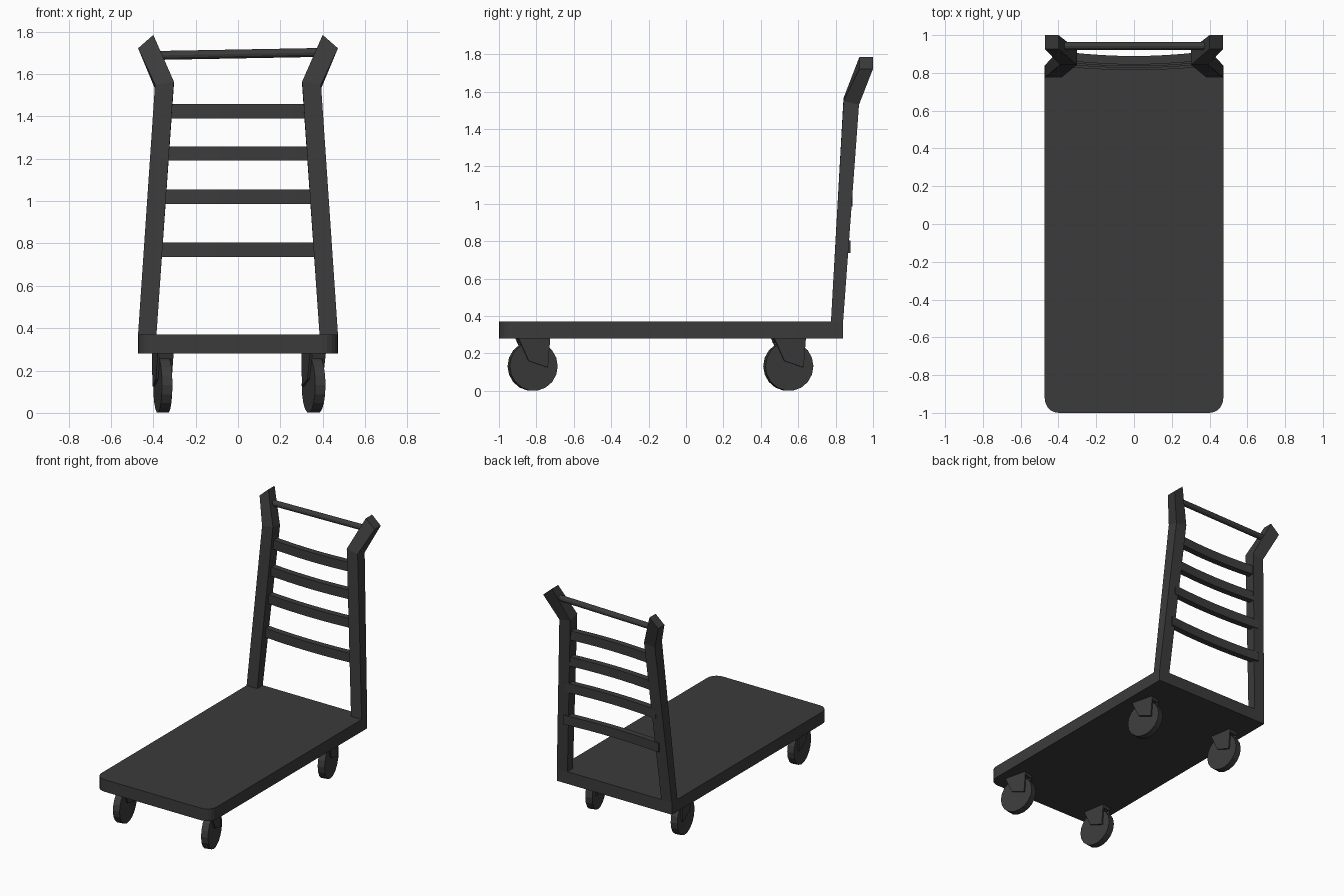
import bpy, bmesh
from math import radians, pi
from mathutils import Matrix, Vector

if "Cube" in bpy.data.objects:
    bpy.data.objects.remove(bpy.data.objects["Cube"])

grey = bpy.data.materials.new("charcoal grey")
grey.use_nodes = True
COLOUR = (0.044, 0.044, 0.044, 1)
grey.diffuse_color = COLOUR
grey.node_tree.nodes["Principled BSDF"].inputs["Base Color"].default_value = COLOUR


def finish(name, bm, matrix=Matrix()):
    bmesh.ops.recalc_face_normals(bm, faces=bm.faces)
    mesh = bpy.data.meshes.new(name)
    bm.to_mesh(mesh)
    bm.free()
    mesh.materials.append(grey)
    obj = bpy.data.objects.new(name, mesh)
    obj.matrix_world = matrix
    bpy.context.collection.objects.link(obj)
    return obj


def loft(bm, rings):
    """Join closed rings of points with side faces and cap both ends."""
    loops = [[bm.verts.new(p) for p in ring] for ring in rings]
    n = len(loops[0])
    for a, b in zip(loops, loops[1:]):
        for i in range(n):
            j = (i + 1) % n
            bm.faces.new((a[i], a[j], b[j], b[i]))
    bm.faces.new(loops[0])
    bm.faces.new(loops[-1])


def cylinder(bm, radius, length, sides, matrix):
    bmesh.ops.create_cone(bm, cap_ends=True, segments=sides, radius1=radius,
                          radius2=radius, depth=length, matrix=matrix)


# Platform with rounded front corners
bm = bmesh.new()
bmesh.ops.create_cube(bm, size=1, matrix=Matrix.Translation((0, -0.08, 0.325))
                      @ Matrix.Diagonal((0.945, 1.84, 0.09, 1)))
corners = [e for e in bm.edges if all(v.co.y < -0.9 for v in e.verts)
           and abs(e.verts[0].co.z - e.verts[1].co.z) > 0.05]
bmesh.ops.bevel(bm, geom=corners, offset=0.075, segments=5, profile=0.5, affect='EDGES')
finish("platform", bm)


# Posts: leaning inward, then flaring outward and back at the top
def post_ring(inner, outer, front, back, z_inner, z_outer, drop=0.0):
    return [(inner, front, z_inner), (outer, front, z_outer),
            (outer, back, z_outer - drop), (inner, back, z_inner - drop)]


post_rings = [post_ring(0.385, 0.472, 0.775, 0.84, 0.33, 0.33),
              post_ring(0.385, 0.472, 0.775, 0.84, 0.37, 0.37),
              post_ring(0.303, 0.392, 0.842, 0.925, 1.565, 1.55, 0.02),
              post_ring(0.4, 0.472, 0.927, 1.0, 1.785, 1.722)]
for side, word in ((1, "left"), (-1, "right")):
    bm = bmesh.new()
    loft(bm, [[(side * x, y, z) for x, y, z in ring] for ring in post_rings])
    finish(word + "_post", bm)

# Slats bowed toward the front in the middle
for i, z in enumerate((0.77, 1.02, 1.225, 1.425)):
    half = 0.39 - 0.07 * (z - 0.77)
    back = 0.88 + 0.045 * (z - 0.77)
    bm = bmesh.new()
    rings = []
    for k in range(9):
        t = k / 4 - 1
        y = back - 0.02 * (1 - t * t)
        rings.append([(t * half, y - dy, z + dz) for dy, dz in
                      ((0, -0.034), (0.045, -0.034), (0.045, 0.034), (0, 0.034))])
    loft(bm, rings)
    finish("slat_%d" % (i + 1), bm)

# Push bar between the flared post tops
bm = bmesh.new()
start, end = Vector((-0.38, 0.942, 1.688)), Vector((0.38, 0.942, 1.702))
turn = (end - start).to_track_quat('Z', 'Y').to_matrix().to_4x4()
cylinder(bm, 0.021, (end - start).length, 12, Matrix.Translation((start + end) / 2) @ turn)
finish("push_bar", bm)

# Casters: a wheel held between two raked fork plates under a crown
plate = ((-0.088, 0.285), (0.088, 0.285), (0.075, 0.125), (-0.03, 0.16))
crown = ((-0.088, 0.285), (0.088, 0.285), (0.086, 0.255), (-0.079, 0.255))
for y, end_word in ((-0.82, "front"), (0.547, "rear")):
    for x, yaw, side_word in ((0.357, 14, "left"), (-0.355, 9, "right")):
        place = Matrix.Translation((x, y, 0)) @ Matrix.Rotation(radians(yaw), 4, 'Z')
        bm = bmesh.new()
        cylinder(bm, 0.132, 0.05, 18, Matrix.Translation((0, 0, 0.132))
                 @ Matrix.Rotation(pi / 2, 4, 'Y'))
        finish("%s_%s_wheel" % (end_word, side_word), bm, place)
        bm = bmesh.new()
        for shape, x0, x1 in ((plate, 0.027, 0.038), (plate, -0.038, -0.027),
                              (crown, -0.027, 0.027)):
            loft(bm, [[(px, py, pz) for py, pz in shape] for px in (x0, x1)])
        finish("%s_%s_fork" % (end_word, side_word), bm, place)
